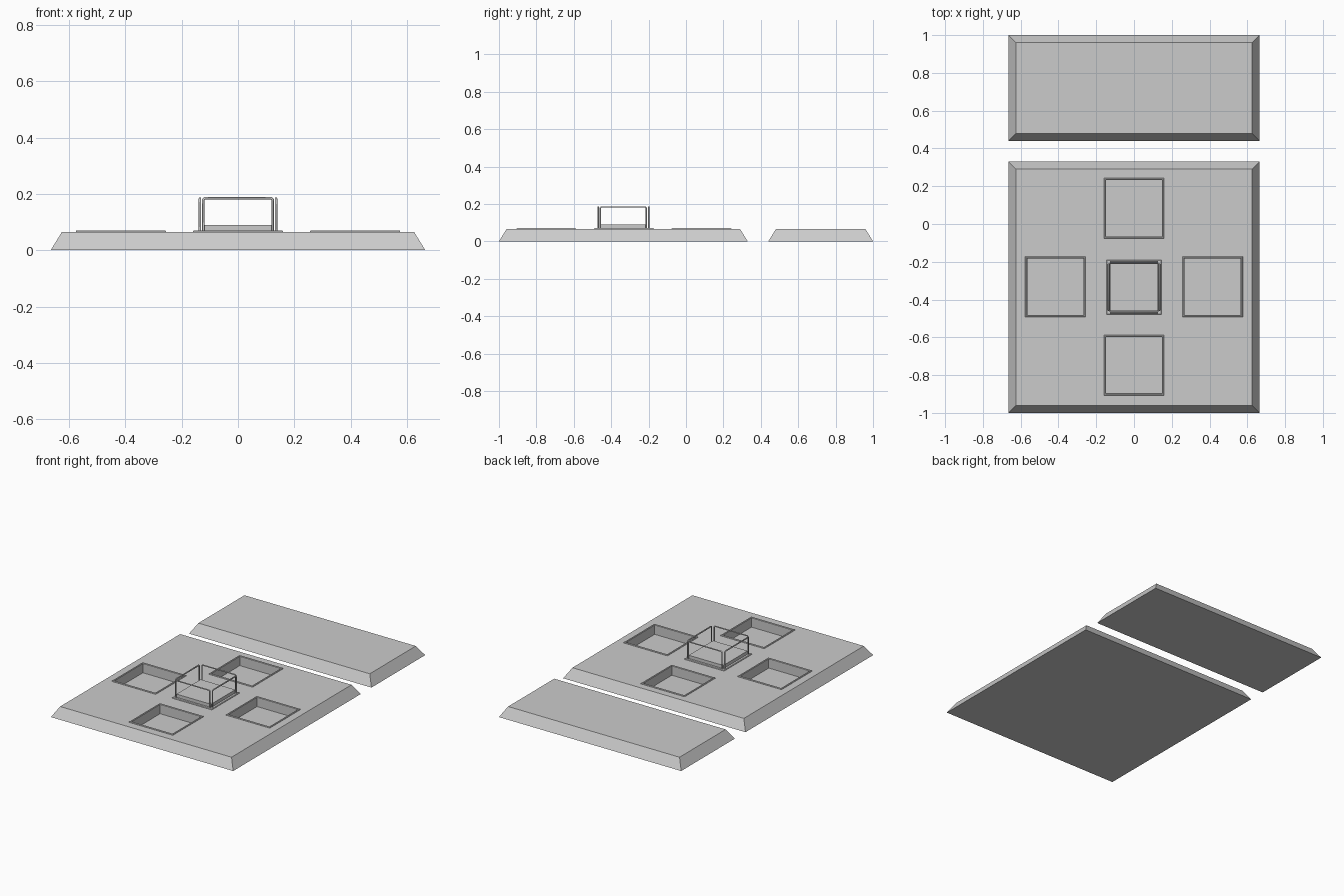
import bpy, bmesh

if "Cube" in bpy.data.objects:
    bpy.data.objects.remove(bpy.data.objects["Cube"])

CY = -0.335   # centre of the main slab in y
TOP = 0.065   # slab height


def finish(name, bm):
    bmesh.ops.recalc_face_normals(bm, faces=bm.faces)
    me = bpy.data.meshes.new(name)
    bm.to_mesh(me)
    bm.free()
    ob = bpy.data.objects.new(name, me)
    bpy.context.collection.objects.link(ob)
    return ob


def loft(name, cx, cy, profile, ring=False):
    """Stack rectangles (half_x, half_y, z); ring closes the section, else ends are capped."""
    bm = bmesh.new()
    loops = [[bm.verts.new((cx + sx * hx, cy + sy * hy, z))
              for sx, sy in ((-1, -1), (1, -1), (1, 1), (-1, 1))]
             for hx, hy, z in profile]
    pairs = list(zip(loops, loops[1:]))
    if ring:
        pairs.append((loops[-1], loops[0]))
    else:
        bm.faces.new(loops[0])
        bm.faces.new(loops[-1])
    for a, b in pairs:
        for i in range(4):
            j = (i + 1) % 4
            bm.faces.new((a[i], a[j], b[j], b[i]))
    return finish(name, bm)


def square_rim(name, cx, cy, inner, outer, z0, z1):
    c = 0.003
    pts = [(outer, z0), (outer, z1 - c), (outer - c, z1), (inner + c, z1), (inner, z1 - c), (inner, z0)]
    return loft(name, cx, cy, [(h, h, z) for h, z in pts], ring=True)


# sloped slabs
slab = loft("main_slab", 0, CY, [(0.665, 0.665, 0), (0.625, 0.625, TOP)])
loft("rear_slab", 0, 0.72, [(0.665, 0.28, 0), (0.625, 0.24, TOP)])

# four square basins sunk in the slab, each with a low rim
for side, dx, dy in (("front", 0, -1), ("back", 0, 1), ("left", -1, 0), ("right", 1, 0)):
    cx, cy = dx * 0.416, CY + 0.003 + dy * 0.415
    cutter = loft(side + "_basin_cutter", cx, cy, [(0.15, 0.15, 0.006), (0.15, 0.15, 0.2)])
    mod = slab.modifiers.new(side + "_basin", 'BOOLEAN')
    mod.operation = 'DIFFERENCE'
    mod.solver = 'EXACT'
    mod.object = cutter
    cutter.hide_render = True
    cutter.hide_set(True)
    square_rim(side + "_basin_rim", cx, cy, 0.149, 0.16, 0.06, 0.0705)

# bake the cuts and remove the cutters
dg = bpy.context.evaluated_depsgraph_get()
baked = bpy.data.meshes.new_from_object(slab.evaluated_get(dg))
slab.modifiers.clear()
slab.data = baked
for ob in [o for o in bpy.data.objects if o.name.endswith("cutter")]:
    bpy.data.objects.remove(ob)

# central plinth with collar
loft("plinth", 0, CY, [(0.126, 0.126, 0.06), (0.126, 0.126, 0.09)])
square_rim("plinth_collar", 0, CY, 0.126, 0.145, 0.06, 0.0705)

# inverted-U hand rail on each side of the plinth
for side, dx, dy in (("front", 0, -1), ("back", 0, 1), ("left", -1, 0), ("right", 1, 0)):
    cu = bpy.data.curves.new(side + "_railing", 'CURVE')
    cu.dimensions = '3D'
    cu.bevel_depth = 0.0045
    cu.bevel_resolution = 1
    cu.use_fill_caps = True
    path = [(-0.123, 0.066), (-0.123, 0.179), (-0.118, 0.184),
            (0.118, 0.184), (0.123, 0.179), (0.123, 0.066)]
    sp = cu.splines.new('POLY')
    sp.points.add(len(path) - 1)
    for p, (u, z) in zip(sp.points, path):
        p.co = (dx * 0.135 + dy * u, CY + dy * 0.135 + dx * u, z, 1)
    bpy.context.collection.objects.link(bpy.data.objects.new(side + "_railing", cu))
